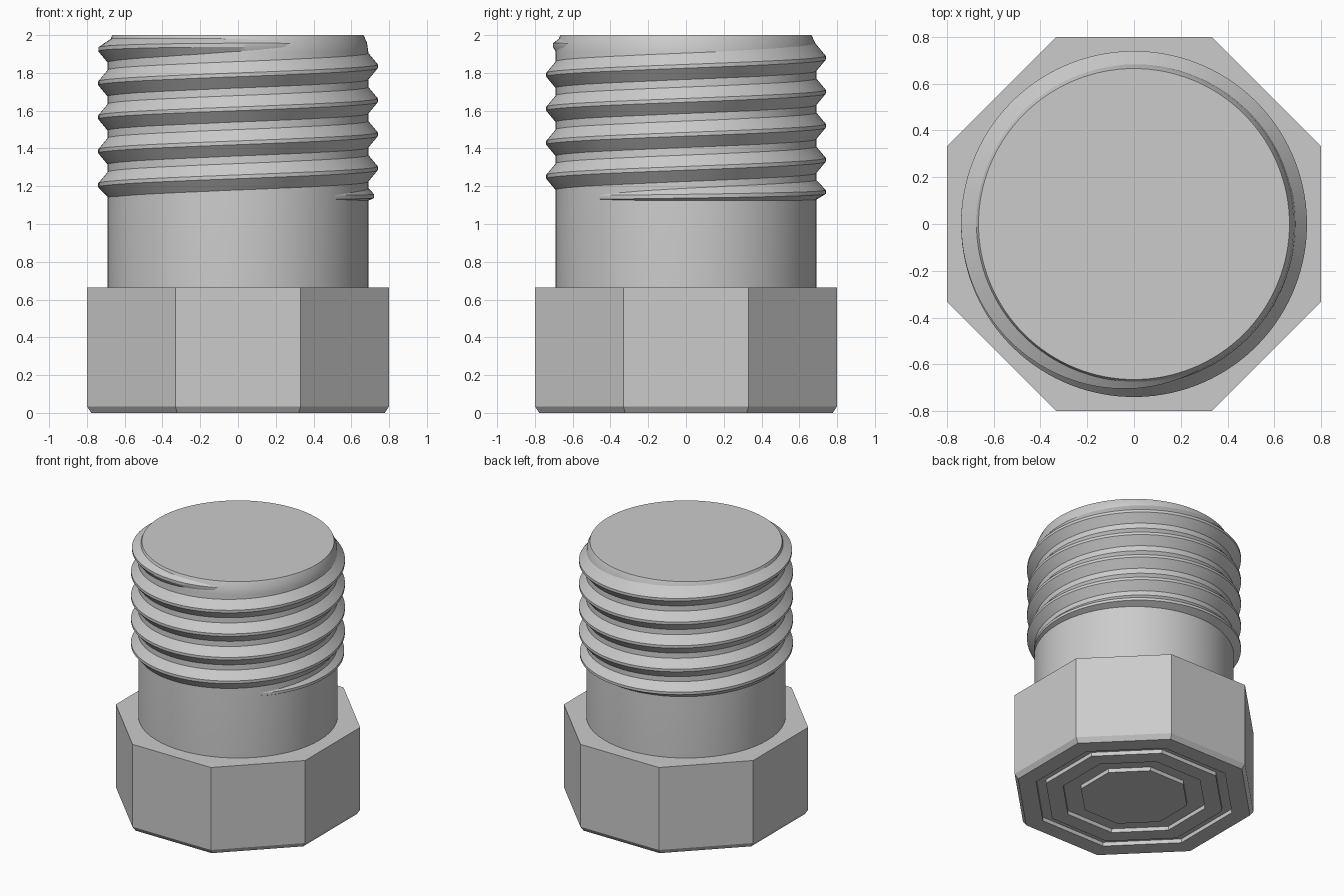
import bpy, bmesh, math

old = bpy.data.objects.get("Cube")
if old:
    bpy.data.objects.remove(old, do_unlink=True)

GREY = (0.6, 0.6, 0.6, 1.0)
steel = bpy.data.materials.new("steel_grey")
steel.use_nodes = True
steel.diffuse_color = GREY
steel.node_tree.nodes["Principled BSDF"].inputs["Base Color"].default_value = GREY


def finish(name, bm, smooth):
    bmesh.ops.recalc_face_normals(bm, faces=bm.faces)
    mesh = bpy.data.meshes.new(name)
    bm.to_mesh(mesh)
    bm.free()
    mesh.materials.append(steel)
    ob = bpy.data.objects.new(name, mesh)
    bpy.context.collection.objects.link(ob)
    if smooth:
        bpy.ops.object.select_all(action='DESELECT')
        ob.select_set(True)
        bpy.context.view_layer.objects.active = ob
        bpy.ops.object.shade_smooth_by_angle(angle=math.radians(30))
    return ob


def loft(bm, rings, closed):
    """Bridge consecutive rings of equal point count."""
    n = len(rings[0])
    for a, b in zip(rings, rings[1:]):
        for i in range(n if closed else n - 1):
            j = (i + 1) % n
            bm.faces.new((a[i], a[j], b[j], b[i]))


def revolve(name, profile, sides, smooth, turn=0.0, scale=1.0):
    """Turn a (radius, height) profile around z and cap both ends."""
    bm = bmesh.new()
    rings = []
    for r, z in profile:
        angles = [turn + math.tau * i / sides for i in range(sides)]
        rings.append([bm.verts.new((r * scale * math.cos(a), r * scale * math.sin(a), z))
                      for a in angles])
    loft(bm, rings, True)
    bm.faces.new(rings[0])
    bm.faces.new(rings[-1])
    return finish(name, bm, smooth)


# Octagonal head: chamfered lower rim and two concentric grooves underneath
DEPTH = 0.03
head = [(0.355, 0), (0.355, DEPTH), (0.475, DEPTH), (0.475, 0),
        (0.59, 0), (0.59, DEPTH), (0.656, DEPTH), (0.656, 0),
        (0.777, 0), (0.8, 0.035), (0.8, 0.665), (0.5, 0.665)]
revolve("head", head, 8, False, math.pi / 8, 1 / math.cos(math.pi / 8))

# Shaft with a slightly tapered tip
revolve("shaft", [(0.69, 0.65), (0.69, 1.91), (0.683, 1.96), (0.665, 2.0)], 128, True)

# Helical thread: full ridge that fades out at both ends
PITCH, CREST_Z, STEPS = 0.18, 1.835, 128
START, END = -4.2, 0.88          # in turns, measured from the +x side
ROOT, CREST = 0.66, 0.74
BOTTOM, TOP = 1.11, 1.99


def ease(t):
    t = min(max(t, 0.0), 1.0)
    return t * (2 - t)


bm = bmesh.new()
sections = []
count = int((END - START) * STEPS)
for k in range(count + 1):
    turn = START + k / STEPS
    f_in = ease((turn - START) / 0.4)
    f_out = ease((END - turn) / 0.4)
    radius = ROOT + (CREST - ROOT) * f_in * f_out
    z = CREST_Z + PITCH * turn
    tip = z + 0.06 * (1 - ease((turn - START) / 0.75)) - 0.05 * (1 - f_out)
    c, s = math.cos(math.tau * turn), math.sin(math.tau * turn)
    section = [(ROOT, z - 0.106), (radius, tip - 0.01), (radius, tip + 0.01), (ROOT, z + 0.106)]
    sections.append([bm.verts.new((r * c, r * s, min(max(h, BOTTOM), TOP))) for r, h in section])
loft(bm, sections, False)
finish("thread", bm, True)
